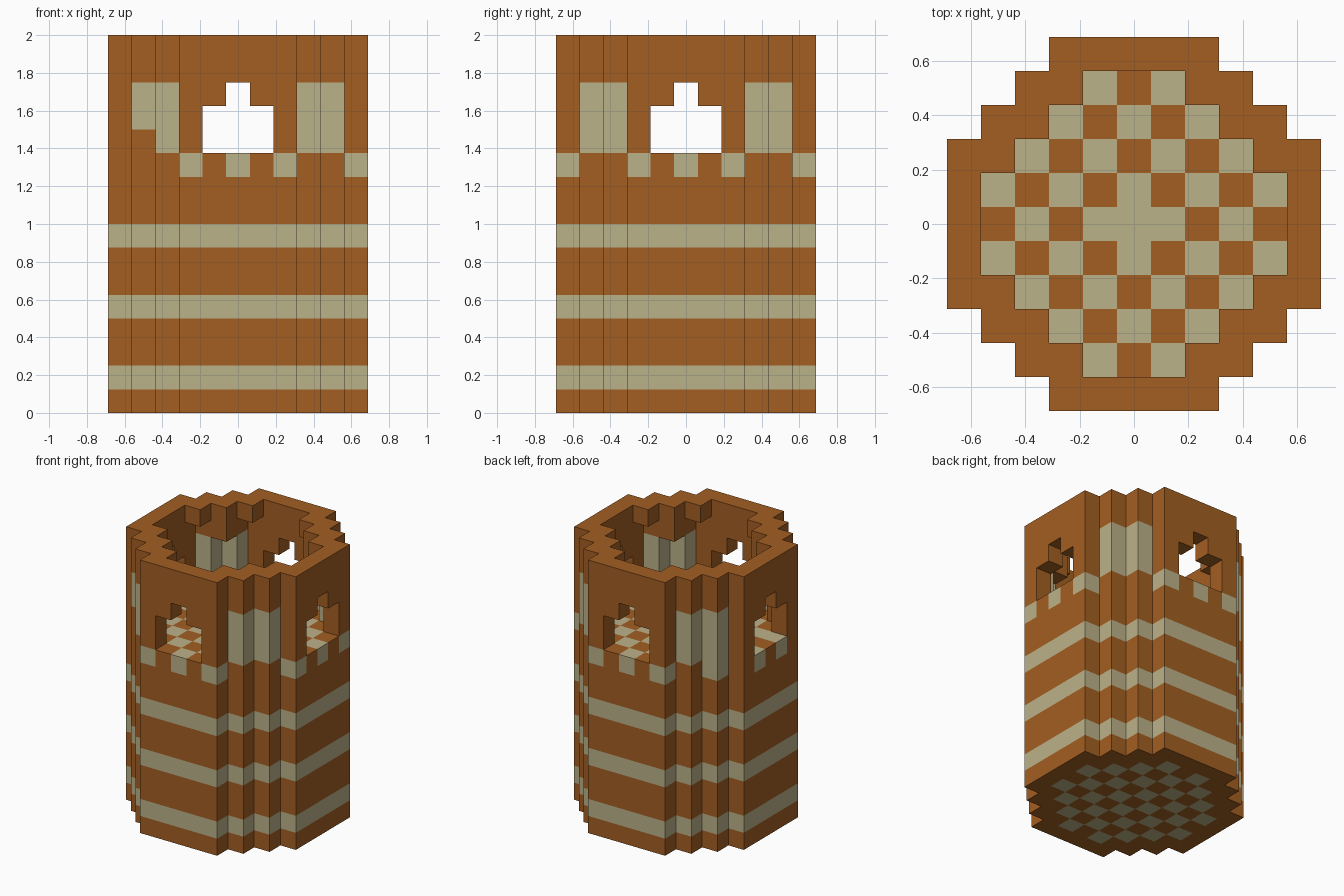
import bpy
import bmesh
from mathutils import Vector

if "Cube" in bpy.data.objects:
    bpy.data.objects.remove(bpy.data.objects["Cube"], do_unlink=True)

CELL = 0.125
HEIGHT = 16
FLOOR = 10          # layer of the upper room's floor
RIM = HEIGHT - 1
BANDS = (1, 4, 7)
CLAY, SAND = 0, 1


def make_material(name, rgb):
    mat = bpy.data.materials.new(name)
    mat.use_nodes = True
    colour = (*rgb, 1.0)
    mat.diffuse_color = colour
    shader = next(n for n in mat.node_tree.nodes if n.type == "BSDF_PRINCIPLED")
    shader.inputs["Base Color"].default_value = colour
    shader.inputs["Roughness"].default_value = 0.9
    return mat


MATERIALS = [make_material("clay_orange", (0.37, 0.114, 0.016)),
             make_material("sand_beige", (0.50, 0.445, 0.25))]


# Shape rules: a stepped round plan, a room above the floor, four windows
def in_plan(x, y):
    return max(abs(x), abs(y)) <= 5 and abs(x) + abs(y) <= 7


def is_window(x, y, z):
    if max(abs(x), abs(y)) != 5:
        return False
    side = min(abs(x), abs(y))
    return (z in (11, 12) and side <= 1) or (z == 13 and side == 0)


def is_filled(x, y, z):
    if not in_plan(x, y) or not 0 <= z < HEIGHT:
        return False
    if z <= FLOOR:
        return True
    spread = abs(x) + abs(y)
    if max(abs(x), abs(y)) == 5 or spread == 7:
        return not is_window(x, y, z)
    # thicker rim, with a deeper block in each corner
    return spread == 6 and (z == RIM or (z == RIM - 1 and abs(x) == abs(y)))


# Colour rules: bands, checkered floors, sills and corner pillars
def cell_colour(x, y, z):
    spread = abs(x) + abs(y)
    checker = SAND if spread % 2 else CLAY
    outer = max(abs(x), abs(y)) == 5
    corner = spread == 7 and not outer
    if z in BANDS:
        return SAND
    if z == 0:
        return checker if spread <= 5 and not outer else CLAY
    if z == FLOOR:
        if (x, y) == (0, 0) or (x, y) == (-4, 3):
            return SAND
        if x == -5:
            return SAND if abs(y) == 1 else CLAY
        return CLAY if corner else checker
    if corner and FLOOR < z < RIM - 1:
        return CLAY if (x, y, z) == (-4, -3, 11) else SAND
    return CLAY


DIRECTIONS = [Vector(d) for d in ((1, 0, 0), (-1, 0, 0), (0, 1, 0),
                                  (0, -1, 0), (0, 0, 1), (0, 0, -1))]


# Build one tier of blocks, keeping only the exposed faces
def build_tier(name, layers):
    bm = bmesh.new()
    for z in layers:
        for x in range(-5, 6):
            for y in range(-5, 6):
                if not is_filled(x, y, z):
                    continue
                centre = Vector((x, y, z + 0.5))
                for d in DIRECTIONS:
                    if is_filled(x + int(d.x), y + int(d.y), z + int(d.z)):
                        continue
                    u = Vector((d.z, d.x, d.y))
                    v = d.cross(u)
                    corners = [centre + (d + u * a + v * b) / 2
                               for a, b in ((-1, -1), (1, -1), (1, 1), (-1, 1))]
                    face = bm.faces.new([bm.verts.new(c * CELL) for c in corners])
                    face.material_index = cell_colour(x, y, z)
    bmesh.ops.remove_doubles(bm, verts=bm.verts[:], dist=0.001)
    mesh = bpy.data.meshes.new(name)
    bm.to_mesh(mesh)
    bm.free()
    for mat in MATERIALS:
        mesh.materials.append(mat)
    obj = bpy.data.objects.new(name, mesh)
    bpy.context.collection.objects.link(obj)


build_tier("banded_base", range(0, FLOOR))
build_tier("checkered_floor", range(FLOOR, FLOOR + 1))
build_tier("window_walls", range(FLOOR + 1, RIM - 1))
build_tier("top_rim", range(RIM - 1, HEIGHT))
